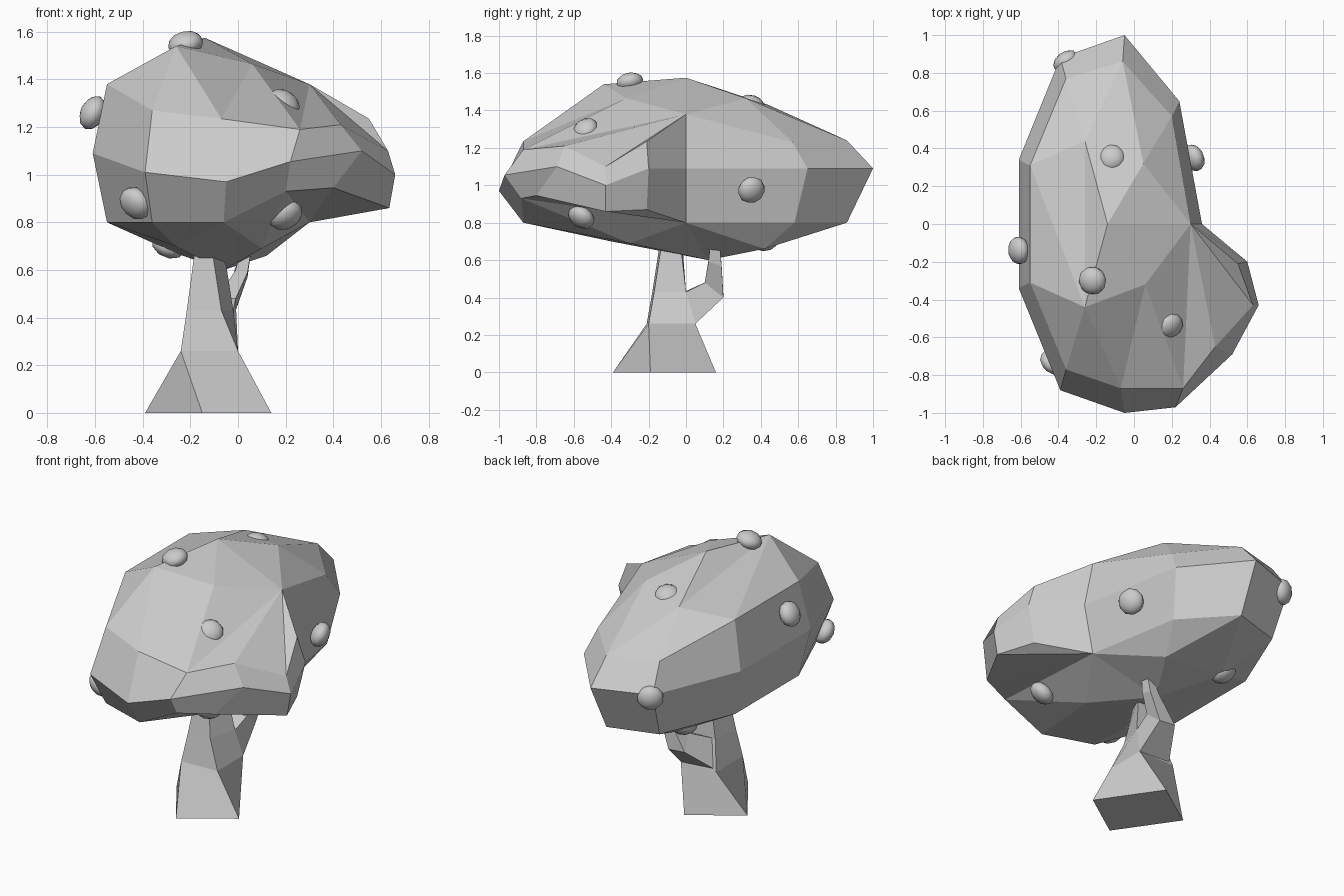
import bpy, bmesh
from mathutils import Vector


def loft(name, rings, splits=None, low=None, high=None):
    """Bridge point rings bottom to top. splits: diagonal per band ('/', '\\' or 'q' = keep quads).
    low/high are optional apex points closing the ends."""
    bm = bmesh.new()
    made = {}

    def face(*points):
        points = list(dict.fromkeys(points))
        for p in points:
            if p not in made:
                made[p] = bm.verts.new(p)
        if len(points) > 2:
            bm.faces.new([made[p] for p in points])

    n = len(rings[0])
    for k, (a, b) in enumerate(zip(rings, rings[1:])):
        split = splits[k] if splits else 'q'
        for i in range(n):
            j = (i + 1) % n
            if split == '/':
                face(a[i], a[j], b[j])
                face(a[i], b[j], b[i])
            elif split == '\\':
                face(a[i], a[j], b[i])
                face(a[j], b[j], b[i])
            else:
                face(a[i], a[j], b[j], b[i])
    for ring, apex in ((rings[0], low), (rings[-1], high)):
        if apex:
            for i in range(n):
                face(ring[i], ring[(i + 1) % n], apex)
        else:
            face(*ring)
    bmesh.ops.recalc_face_normals(bm, faces=bm.faces)
    me = bpy.data.meshes.new(name)
    bm.to_mesh(me)
    bm.free()
    ob = bpy.data.objects.new(name, me)
    bpy.context.collection.objects.link(ob)
    return ob


def level(z, *xy):
    return [(x, y, z) for x, y in xy]


# canopy: back and left outline, then the front right lobe
lower = level(0.80, (0.30, 0), (0.20, 0.58), (-0.06, 0.86), (-0.36, 0.77), (-0.55, 0.31),
              (-0.55, -0.31), (-0.36, -0.77), (-0.06, -0.87))
lower += [(0.20, -0.88, 0.93), (0.40, -0.80, 0.945), (0.635, -0.43, 0.86), (0.55, -0.21, 0.87)]
middle = level(1.09, (0.36, 0), (0.24, 0.65), (-0.05, 1.0), (-0.39, 0.88), (-0.61, 0.34), (-0.61, -0.34))
middle += [(-0.39, -0.88, 1.01), (-0.05, -1.0, 0.97), (0.22, -0.97, 1.055),
           (0.52, -0.69, 1.10), (0.66, -0.43, 1.0), (0.60, -0.20, 1.09)]
upper = [(0.30, 0, 1.38), (0.20, 0.57, 1.23), (-0.06, 0.86, 1.24), (-0.36, 0.77, 1.25),
         (-0.55, 0.31, 1.38), (-0.55, -0.31, 1.38), (-0.36, -0.77, 1.27), (-0.07, -0.87, 1.235),
         (0.26, -0.87, 1.19), (0.43, -0.65, 1.21), (0.63, -0.43, 1.10), (0.55, -0.21, 1.235)]
# small caps: each outline point joins one corner; the lobe folds in at the notch
joins = [4, 0, 0, 1, 1, 2, 2, 2, 3, 4, 4, 4]
top = [(0.05, 0.32, 1.465), (-0.26, 0.44, 1.43), (-0.26, -0.44, 1.54), (0.06, -0.32, 1.465), upper[0]]
base = [(0.12, 0.42, 0.66), (-0.26, 0.45, 0.67), (-0.26, -0.40, 0.70), (0.10, -0.30, 0.69), lower[0]]
loft("canopy", [[base[j] for j in joins], lower, middle, upper, [top[j] for j in joins]],
     '\\qq/', (-0.06, 0.12, 0.60), (-0.14, 0, 1.575))

# trunk, twisting from a wide foot
loft("trunk", [
    level(0.00, (-0.15, -0.39), (0.14, -0.19), (-0.10, 0.16), (-0.39, -0.04)),
    level(0.26, (-0.24, -0.21), (0.0, -0.20), (0.0, 0.05), (-0.24, 0.05)),
    level(0.43, (-0.215, -0.18), (-0.07, -0.17), (-0.02, 0.0), (-0.20, 0.0)),
    level(0.69, (-0.18, -0.14), (-0.11, -0.13), (-0.06, -0.03), (-0.15, -0.02))])

# side branch growing out of the back of the trunk
loft("branch", [
    [(-0.22, 0.04, 0.27), (0.0, 0.05, 0.26), (-0.02, 0.0, 0.43), (-0.18, -0.01, 0.43)],
    [(-0.13, 0.20, 0.41), (-0.02, 0.20, 0.40), (-0.01, 0.10, 0.48), (-0.09, 0.10, 0.48)],
    [(-0.02, 0.19, 0.58), (0.04, 0.19, 0.57), (0.04, 0.12, 0.59), (-0.01, 0.12, 0.60)],
    [(0.01, 0.18, 0.68), (0.055, 0.18, 0.68), (0.055, 0.13, 0.68), (0.01, 0.13, 0.68)]])

# slightly flattened fruits set into the canopy surface
spots = [(-0.22, -0.30, 1.55), (-0.61, -0.14, 1.26), (-0.43, -0.73, 0.88), (0.19, -0.54, 1.295),
         (0.20, -0.56, 0.83), (0.315, 0.35, 0.975), (-0.12, 0.35, 1.43), (-0.36, 0.86, 1.06),
         (-0.29, 0.43, 0.705)]
for i, p in enumerate(spots):
    bpy.ops.mesh.primitive_ico_sphere_add(subdivisions=2, radius=0.075, location=p)
    ob = bpy.context.object
    ob.name = f"fruit_{i + 1}"
    out = Vector((p[0] + 0.05, p[1] * 0.5, (p[2] - 1.09) * 1.6))
    ob.rotation_euler = out.to_track_quat('Z', 'Y').to_euler()
    ob.scale.z = 0.7
    bpy.ops.object.shade_smooth()
